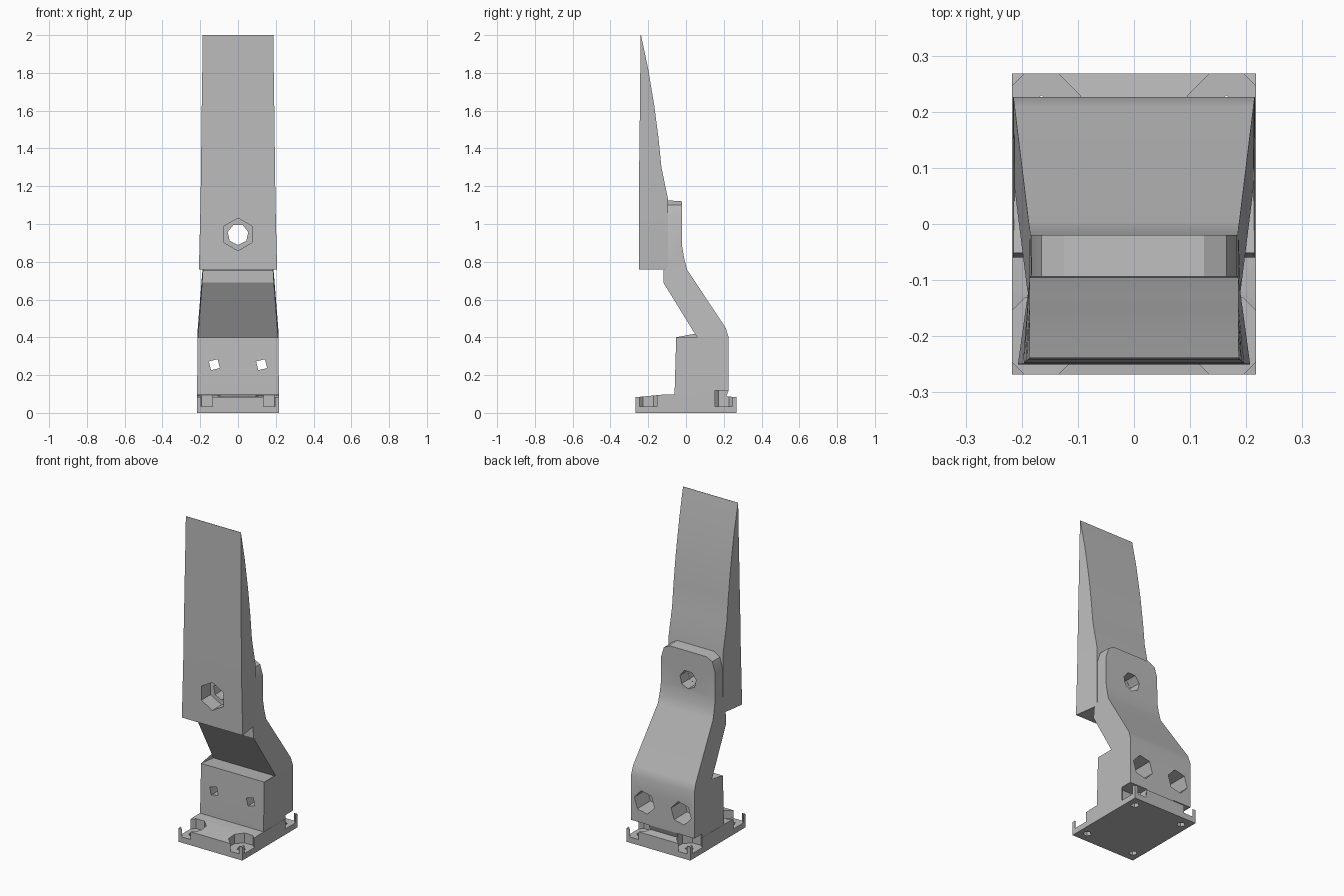
import bpy, bmesh, math
from mathutils import Matrix

cube = bpy.data.objects.get("Cube")
if cube:
    bpy.data.objects.remove(cube, do_unlink=True)

grey = bpy.data.materials.new("plain grey")
grey.use_nodes = True
grey.diffuse_color = (0.5, 0.5, 0.5, 1)
grey.node_tree.nodes["Principled BSDF"].inputs["Base Color"].default_value = (0.5, 0.5, 0.5, 1)


def add_object(name, bm):
    bmesh.ops.recalc_face_normals(bm, faces=bm.faces)
    mesh = bpy.data.meshes.new(name)
    bm.to_mesh(mesh)
    bm.free()
    mesh.materials.append(grey)
    obj = bpy.data.objects.new(name, mesh)
    bpy.context.collection.objects.link(obj)
    return obj


def loft(name, sections):
    """Each section: front y, front z, half width, back y, back z, half width."""
    bm = bmesh.new()
    rings = []
    for fy, fz, fw, by, bz, bw in sections:
        pts = [(-fw, fy, fz), (fw, fy, fz), (bw, by, bz), (-bw, by, bz)]
        rings.append([bm.verts.new(p) for p in pts])
    for a, b in zip(rings, rings[1:]):
        for i in range(4):
            j = (i + 1) % 4
            bm.faces.new((a[i], a[j], b[j], b[i]))
    bm.faces.new(rings[0])
    bm.faces.new(rings[-1])
    return add_object(name, bm)


def cutter(center, depth, r1, r2, sides, along_y=True, turn=0.0):
    """Tapered prism; r1 is the radius at the -y (or lower) end."""
    bm = bmesh.new()
    m = Matrix.Translation(center)
    if along_y:
        m = m @ Matrix.Rotation(math.radians(-90), 4, 'X')
    m = m @ Matrix.Rotation(turn, 4, 'Z')
    bmesh.ops.create_cone(bm, cap_ends=True, segments=sides, radius1=r1,
                          radius2=r2, depth=depth, matrix=m)
    obj = add_object("hole_cutter", bm)
    obj.hide_render = True
    return obj


def cut(target, tools):
    for tool in tools:
        mod = target.modifiers.new("hole", 'BOOLEAN')
        mod.operation = 'DIFFERENCE'
        mod.solver = 'EXACT'
        mod.object = tool
        bpy.context.view_layer.objects.active = target
        bpy.ops.object.modifier_apply(modifier=mod.name)


# Tapered blade with a flat front and a curved back
blade = loft("blade", [
    (-0.25, 0.76, 0.207, -0.095, 0.76, 0.185),
    (-0.249, 1.13, 0.198, -0.095, 1.13, 0.186),
    (-0.248, 1.3, 0.196, -0.13, 1.3, 0.186),
    (-0.246, 1.45, 0.194, -0.145, 1.45, 0.186),
    (-0.244, 1.62, 0.192, -0.167, 1.62, 0.186),
    (-0.242, 1.82, 0.189, -0.2, 1.82, 0.186),
    (-0.24, 2.0, 0.187, -0.238, 2.0, 0.187),
])

# Cranked arm: block foot, sloping neck and upright tab with clipped corners
arm = loft("arm", [
    (-0.06, 0.08, 0.216, 0.21, 0.08, 0.216),
    (-0.06, 0.12, 0.216, 0.226, 0.12, 0.216),
    (-0.052, 0.4, 0.215, 0.226, 0.4, 0.215),
    (0.065, 0.39, 0.213, 0.21, 0.45, 0.213),
    (-0.12, 0.69, 0.19, 0.005, 0.76, 0.188),
    (-0.12, 0.755, 0.186, -0.01, 0.82, 0.186),
    (-0.094, 0.78, 0.185, -0.02, 0.88, 0.185),
    (-0.094, 1.04, 0.183, -0.02, 1.04, 0.183),
    (-0.094, 1.1, 0.165, -0.02, 1.1, 0.165),
    (-0.094, 1.125, 0.125, -0.02, 1.12, 0.125),
])

# Base plate with a slightly raised middle
base = loft("base_plate", [
    (-0.268, 0.0, 0.217, 0.268, 0.0, 0.217),
    (-0.268, 0.083, 0.217, 0.268, 0.083, 0.217),
    (-0.12, 0.097, 0.217, 0.12, 0.097, 0.217),
])

# Pivot hole through blade and tab, with a six-sided pocket in the blade front
pivot = cutter((0, -0.12, 0.945), 0.4, 0.056, 0.056, 7)
pocket = cutter((0, -0.225, 0.945), 0.13, 0.086, 0.086, 6, turn=0.0)
cut(blade, [pivot, pocket])
cut(arm, [pivot])
tools = [pivot, pocket]

for side in (-1, 1):
    # Screw holes in the block: wide pocket behind, small square hole in front
    x = side * 0.125
    wide = cutter((x, 0.2, 0.25), 0.2, 0.07, 0.07, 6, turn=0.3)
    thin = cutter((x, 0.05, 0.255), 0.4, 0.034, 0.034, 4, turn=0.55)
    cut(arm, [wide, thin])
    tools += [wide, thin]
    # Corner screw seats and holes in the base
    for end in (-1, 1):
        seat = cutter((side * 0.165, end * 0.2, 0.077), 0.084, 0.075, 0.075, 8,
                      along_y=False, turn=math.pi / 8)
        screw = cutter((side * 0.165, end * 0.205, 0.03), 0.1, 0.024, 0.024, 5, along_y=False)
        cut(base, [seat, screw])
        if end > 0:
            cut(arm, [seat])
        tools += [seat, screw]

for tool in tools:
    bpy.data.objects.remove(tool, do_unlink=True)

# Soft shading on the curves, crisp on the corners
bpy.ops.object.select_all(action='DESELECT')
for obj in (blade, arm, base):
    obj.select_set(True)
bpy.context.view_layer.objects.active = blade
bpy.ops.object.shade_smooth_by_angle(angle=math.radians(20))
